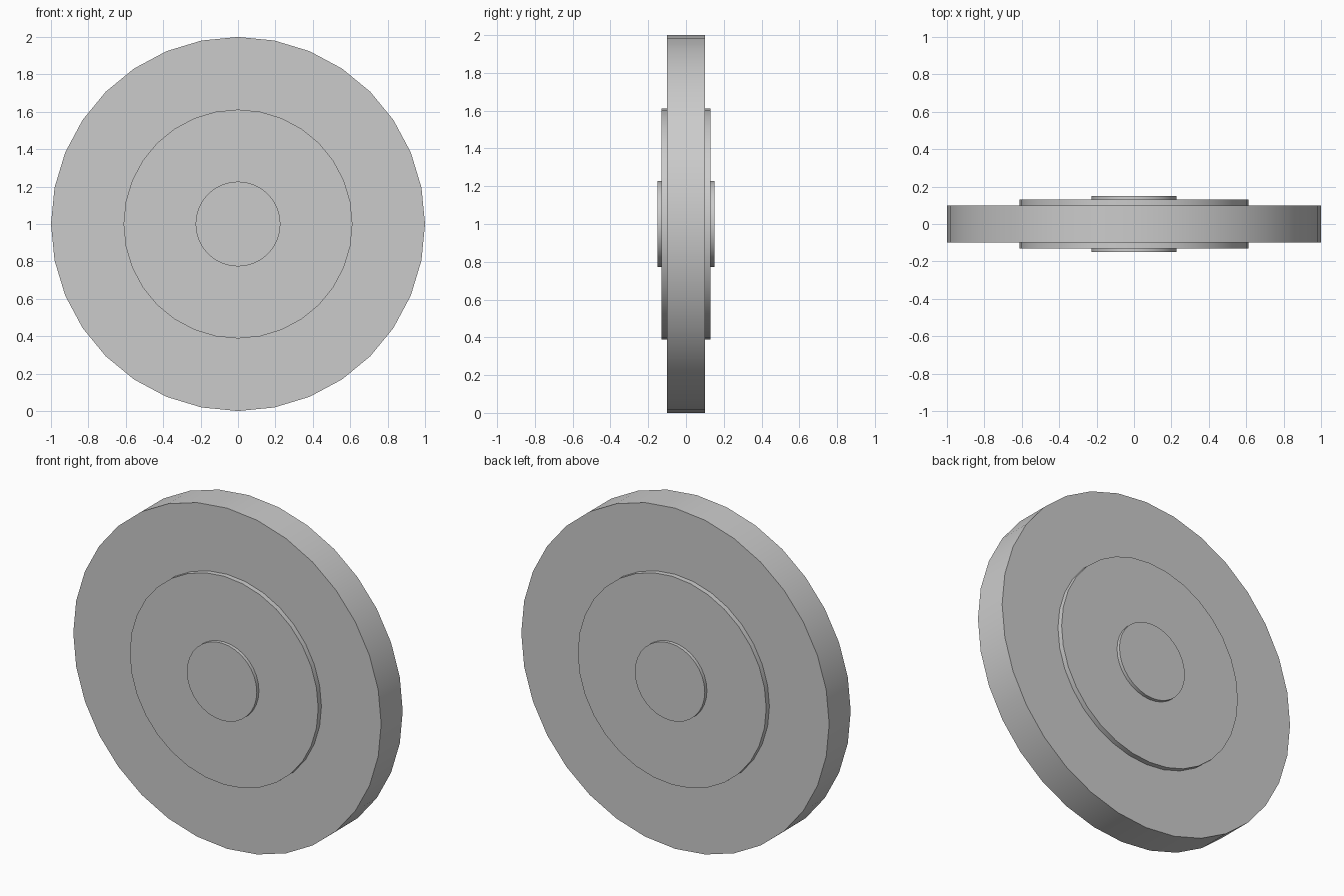
import bpy, bmesh, math

if "Cube" in bpy.data.objects:
    bpy.data.objects.remove(bpy.data.objects["Cube"])

SIDES = 32
# Stepped profile (radius, y) from the front hub face outwards to the rim
half = [(0.227, -0.15), (0.227, -0.13), (0.612, -0.13), (0.612, -0.10), (1.0, -0.10)]
# Mirror the profile to the back
profile = half + [(r, -y) for r, y in reversed(half)]

bm = bmesh.new()

# Rings of the disc, turned about the y axis
rings = []
for r, y in profile:
    ring = []
    for i in range(SIDES):
        a = 2 * math.pi * i / SIDES
        ring.append(bm.verts.new((r * math.cos(a), y, 1 + r * math.sin(a))))
    rings.append(ring)

# Steps and rim
for a, b in zip(rings, rings[1:]):
    for i in range(SIDES):
        j = (i + 1) % SIDES
        bm.faces.new((a[i], a[j], b[j], b[i]))

# Front and back hub faces
bm.faces.new(rings[0])
bm.faces.new(rings[-1])
bmesh.ops.recalc_face_normals(bm, faces=bm.faces)

mesh = bpy.data.meshes.new("stepped_disc")
bm.to_mesh(mesh)
bm.free()
disc = bpy.data.objects.new("stepped_disc", mesh)
bpy.context.collection.objects.link(disc)

# Smooth rims with sharp steps
bpy.context.view_layer.objects.active = disc
disc.select_set(True)
bpy.ops.object.shade_smooth_by_angle(angle=math.radians(30))
